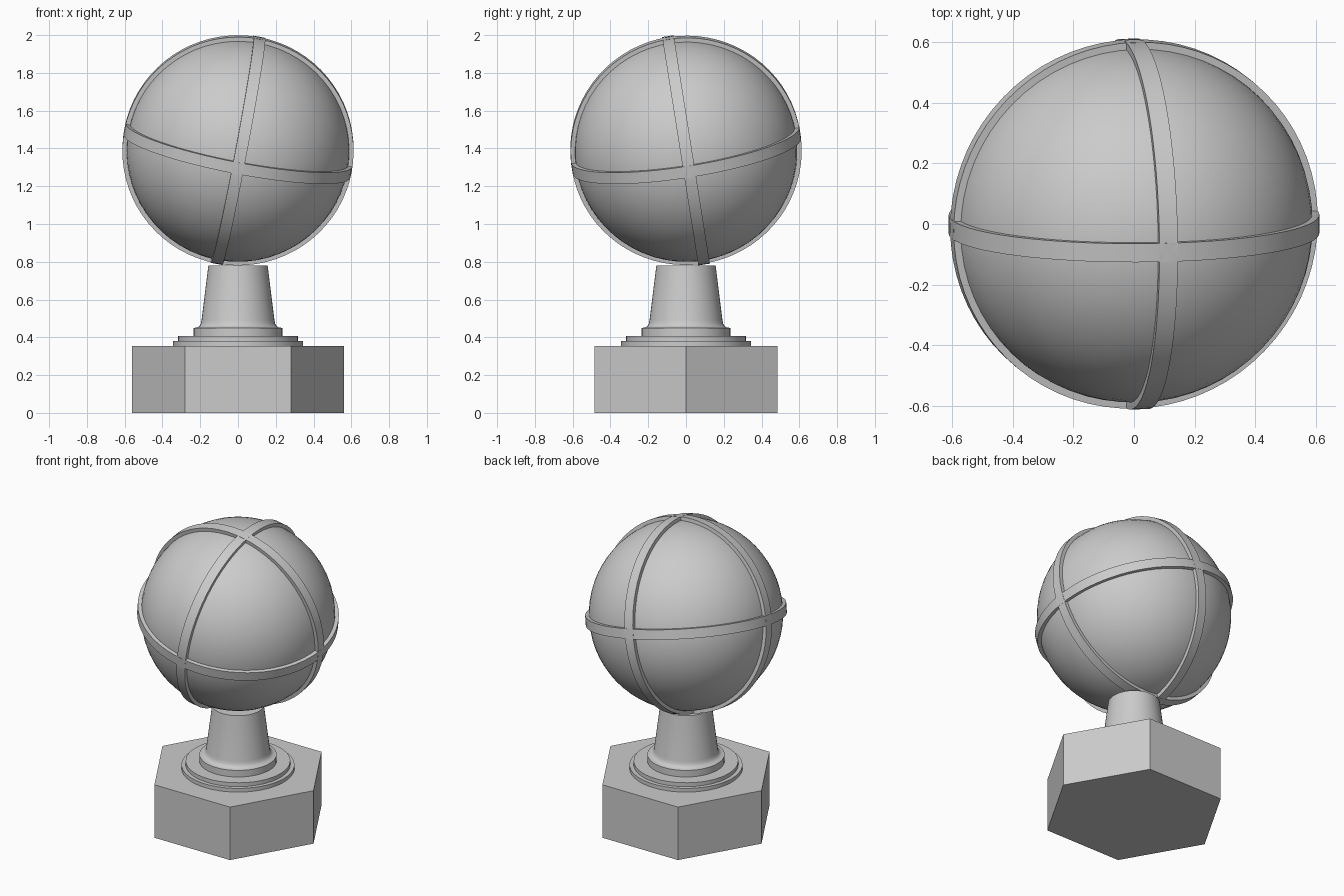
import bpy, bmesh
from math import pi, cos, sin, radians
from mathutils import Matrix

if "Cube" in bpy.data.objects:
    bpy.data.objects.remove(bpy.data.objects["Cube"])

CENTRE = Matrix.Translation((0, 0, 1.39))
TILT = CENTRE @ Matrix.Rotation(radians(9), 4, 'X') @ Matrix.Rotation(radians(10.8), 4, 'Y')


def finish(name, bm, smooth=True):
    bmesh.ops.recalc_face_normals(bm, faces=bm.faces)
    mesh = bpy.data.meshes.new(name)
    bm.to_mesh(mesh)
    bm.free()
    ob = bpy.data.objects.new(name, mesh)
    bpy.context.collection.objects.link(ob)
    if smooth:
        bpy.ops.object.select_all(action='DESELECT')
        ob.select_set(True)
        bpy.context.view_layer.objects.active = ob
        bpy.ops.object.shade_smooth_by_angle(angle=radians(30))
    return ob


def lathe(name, profile, sides, closed=False, smooth=True):
    """Turn (radius, z) points about z; closed makes a ring, otherwise ends are capped."""
    bm = bmesh.new()
    rows = [[bm.verts.new((r * cos(2 * pi * i / sides), r * sin(2 * pi * i / sides), z))
             for i in range(sides)] for r, z in profile]
    pairs = list(zip(rows, rows[1:]))
    if closed:
        pairs.append((rows[-1], rows[0]))
    else:
        bm.faces.new(rows[0])
        bm.faces.new(rows[-1])
    for a, b in pairs:
        for i in range(sides):
            j = (i + 1) % sides
            bm.faces.new((a[i], a[j], b[j], b[i]))
    return finish(name, bm, smooth)


# Hexagonal plinth
lathe("hexagonal_base", [(0.56, 0), (0.56, 0.355)], 6, smooth=False)

# Stepped collar and tapered neck
lathe("stepped_neck", [
    (0.343, 0.35), (0.343, 0.38), (0.318, 0.38), (0.318, 0.406),
    (0.235, 0.406), (0.235, 0.45), (0.216, 0.452), (0.204, 0.46),
    (0.197, 0.472), (0.193, 0.49), (0.157, 0.78)], 48)

# Ball
bm = bmesh.new()
bmesh.ops.create_uvsphere(bm, u_segments=64, v_segments=32, radius=0.59)
ball = finish("ball", bm)
ball.matrix_world = TILT

# Three perpendicular bands around the tilted ball
W = 0.031
section = [(0.57, -W), (0.612, -W), (0.612, W), (0.57, W)]
for name, turn in (("equator_band", Matrix.Identity(4)),
                   ("front_back_band", Matrix.Rotation(pi / 2, 4, 'Y')),
                   ("side_band", Matrix.Rotation(pi / 2, 4, 'X'))):
    band = lathe(name, section, 72, closed=True)
    band.matrix_world = TILT @ turn
